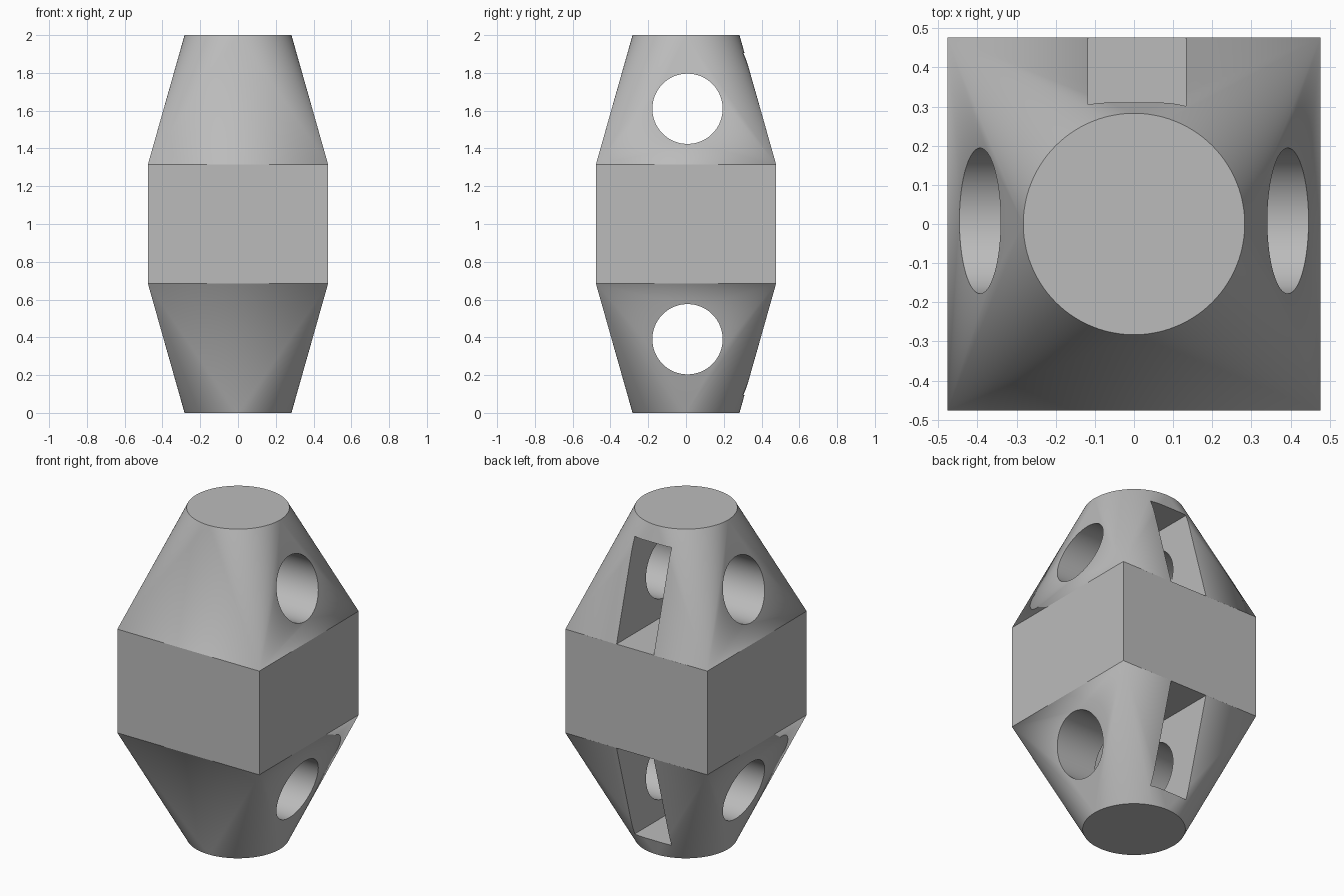
import bpy, bmesh
from math import sin, cos, pi, radians
from mathutils import Matrix

cube = bpy.data.objects.get("Cube")
if cube:
    bpy.data.objects.remove(cube, do_unlink=True)

HALF, R, SEG = 0.477, 0.283, 96
Z_LOW, Z_HIGH, Z_TOP = 0.685, 1.315, 2.0
Q = SEG // 4

grey = bpy.data.materials.new("plain grey")
grey.use_nodes = True
colour = (0.5, 0.5, 0.5, 1)
grey.diffuse_color = colour
grey.node_tree.nodes["Principled BSDF"].inputs["Base Color"].default_value = colour


def make_object(name, bm):
    bmesh.ops.recalc_face_normals(bm, faces=bm.faces)
    mesh = bpy.data.meshes.new(name)
    bm.to_mesh(mesh)
    bm.free()
    mesh.materials.append(grey)
    obj = bpy.data.objects.new(name, mesh)
    bpy.context.collection.objects.link(obj)
    return obj


# Body: square middle with square-to-round tapers above and below
bm = bmesh.new()


def taper(z_square, z_round):
    corners = [bm.verts.new((sx * HALF, sy * HALF, z_square))
               for sx, sy in ((1, 1), (-1, 1), (-1, -1), (1, -1))]
    ring = [bm.verts.new((R * cos(2 * pi * i / SEG), R * sin(2 * pi * i / SEG), z_round))
            for i in range(SEG)]
    for k in range(4):
        bm.faces.new((corners[k - 1], corners[k], ring[Q * k]))
        for i in range(Q * k, Q * (k + 1)):
            bm.faces.new((corners[k], ring[(i + 1) % SEG], ring[i]))
    bm.faces.new(ring)
    return corners


low, high = taper(Z_LOW, 0), taper(Z_HIGH, Z_TOP)
for k in range(4):
    bm.faces.new((low[k - 1], low[k], high[k], high[k - 1]))
body = make_object("body", bm)

# Cutters: a round cross hole and a rectangular back slot in each taper
cutters = []
for label, z in (("lower", 0.39), ("upper", 1.61)):
    bm = bmesh.new()
    bmesh.ops.create_cone(bm, cap_ends=True, segments=SEG, radius1=0.186, radius2=0.186, depth=2,
                          matrix=Matrix.Translation((0, 0.008, z)) @ Matrix.Rotation(pi / 2, 4, 'Y'))
    cutters.append(make_object(label + "_hole_cutter", bm))

    bm = bmesh.new()
    y_in, y_out = -0.24, 0.6
    bmesh.ops.create_cube(bm, size=1, matrix=Matrix.Translation((0.008, (y_in + y_out) / 2, z))
                          @ Matrix.Diagonal((0.25, y_out - y_in, 0.588, 1)))
    cutters.append(make_object(label + "_slot_cutter", bm))

bpy.ops.object.select_all(action='DESELECT')
bpy.context.view_layer.objects.active = body
body.select_set(True)
for cutter in cutters:
    cutter.hide_render = True
    mod = body.modifiers.new(cutter.name, 'BOOLEAN')
    mod.operation, mod.solver, mod.object = 'DIFFERENCE', 'EXACT', cutter
    bpy.ops.object.modifier_apply(modifier=mod.name)
for cutter in cutters:
    bpy.data.objects.remove(cutter, do_unlink=True)

bpy.ops.object.shade_smooth_by_angle(angle=radians(10))
